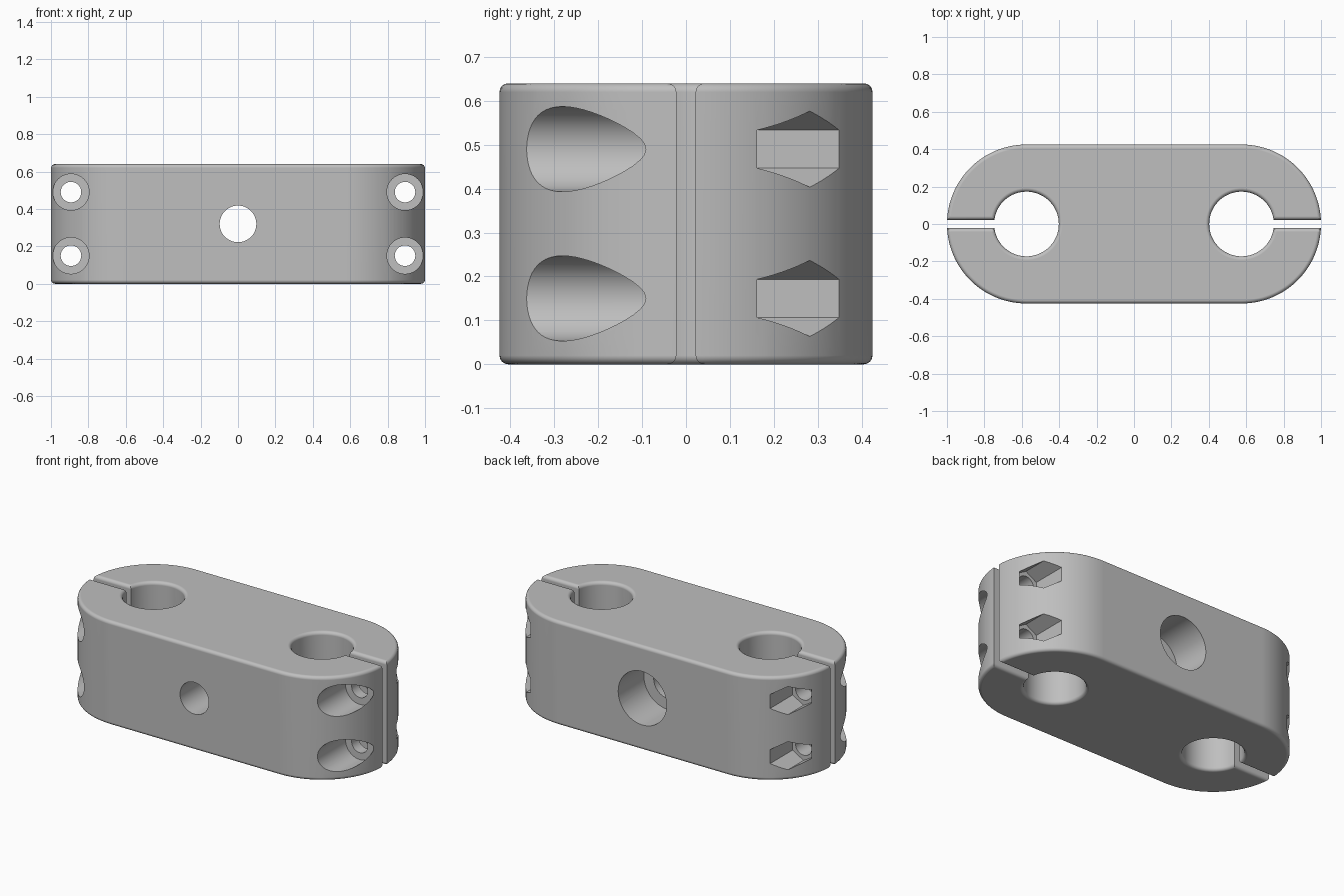
import bpy, bmesh, math
from mathutils import Matrix

HEIGHT, END_X, END_R, BORE_R, SLIT = 0.64, 0.575, 0.425, 0.173, 0.022

if "Cube" in bpy.data.objects:
    bpy.data.objects.remove(bpy.data.objects["Cube"], do_unlink=True)

# Single grey finish
grey = bpy.data.materials.new("plain_grey")
grey.use_nodes = True
colour = (0.52, 0.52, 0.52, 1)
grey.diffuse_color = colour
grey.node_tree.nodes["Principled BSDF"].inputs["Base Color"].default_value = colour


def arc(cx, r, start, end, steps):
    angles = [start + (end - start) * i / steps for i in range(steps + 1)]
    return [(cx + r * math.cos(a), r * math.sin(a)) for a in angles]


def make_object(name, bm):
    bmesh.ops.recalc_face_normals(bm, faces=bm.faces)
    mesh = bpy.data.meshes.new(name)
    bm.to_mesh(mesh)
    bm.free()
    mesh.materials.append(grey)
    obj = bpy.data.objects.new(name, mesh)
    bpy.context.collection.objects.link(obj)
    return obj


# Clamp body: rounded bar whose two bores open to the ends through slits
a, b, pi = math.asin(SLIT / END_R), math.asin(SLIT / BORE_R), math.pi
outline = (arc(END_X, END_R, a, pi / 2, 28)
           + arc(-END_X, END_R, pi / 2, pi - a, 28)
           + arc(-END_X, BORE_R, pi - b, b - pi, 56)
           + arc(-END_X, END_R, pi + a, 1.5 * pi, 28)
           + arc(END_X, END_R, 1.5 * pi, 2 * pi - a, 28)
           + arc(END_X, BORE_R, -b, b - 2 * pi, 56))
bm = bmesh.new()
base = bm.faces.new([bm.verts.new((x, y, 0)) for x, y in outline])
top = bmesh.ops.extrude_face_region(bm, geom=[base], use_keep_orig=True)["geom"]
for v in top:
    if isinstance(v, bmesh.types.BMVert):
        v.co.z = HEIGHT
bmesh.ops.recalc_face_normals(bm, faces=bm.faces)

# Rounded rims on the top and bottom
rims = [e for e in bm.edges if abs(e.verts[0].co.z - e.verts[1].co.z) < 0.001]
bmesh.ops.bevel(bm, geom=rims, offset=0.02, segments=4, profile=0.5,
                affect='EDGES', clamp_overlap=False)
body = make_object("clamp_body", bm)
bpy.context.view_layer.objects.active = body
body.select_set(True)


def drill(x, z, radius, y0, y1, sides=48):
    """Cut a round or many-sided pocket along y."""
    bm = bmesh.new()
    place = Matrix.Translation((x, (y0 + y1) / 2, z)) @ Matrix.Rotation(pi / 2, 4, 'X')
    bmesh.ops.create_cone(bm, cap_ends=True, segments=sides, radius1=radius,
                          radius2=radius, depth=y1 - y0, matrix=place)
    cutter = make_object("hole_cutter", bm)
    cutter.hide_render = True
    cut = body.modifiers.new("hole", 'BOOLEAN')
    cut.operation, cut.solver, cut.object = 'DIFFERENCE', 'EXACT', cutter
    bpy.ops.object.modifier_apply(modifier=cut.name)
    bpy.data.objects.remove(cutter, do_unlink=True)


# Clamping bolt holes: round head pockets in front, hexagonal nut pockets behind
for x in (-0.893, 0.893):
    for z in (0.15, 0.49):
        drill(x, z, 0.055, -0.6, 0.6, 32)
        drill(x, z, 0.097, -0.6, -0.09)
        drill(x, z, 0.0866, 0.13, 0.6, 6)

# Central mounting hole with a wider pocket at the back
drill(0, HEIGHT / 2, 0.098, -0.6, 0.6)
drill(0, HEIGHT / 2, 0.165, 0.175, 0.6)

bpy.ops.object.shade_smooth_by_angle(angle=math.radians(30))
weighted = body.modifiers.new("even_shading", 'WEIGHTED_NORMAL')
weighted.keep_sharp = True
